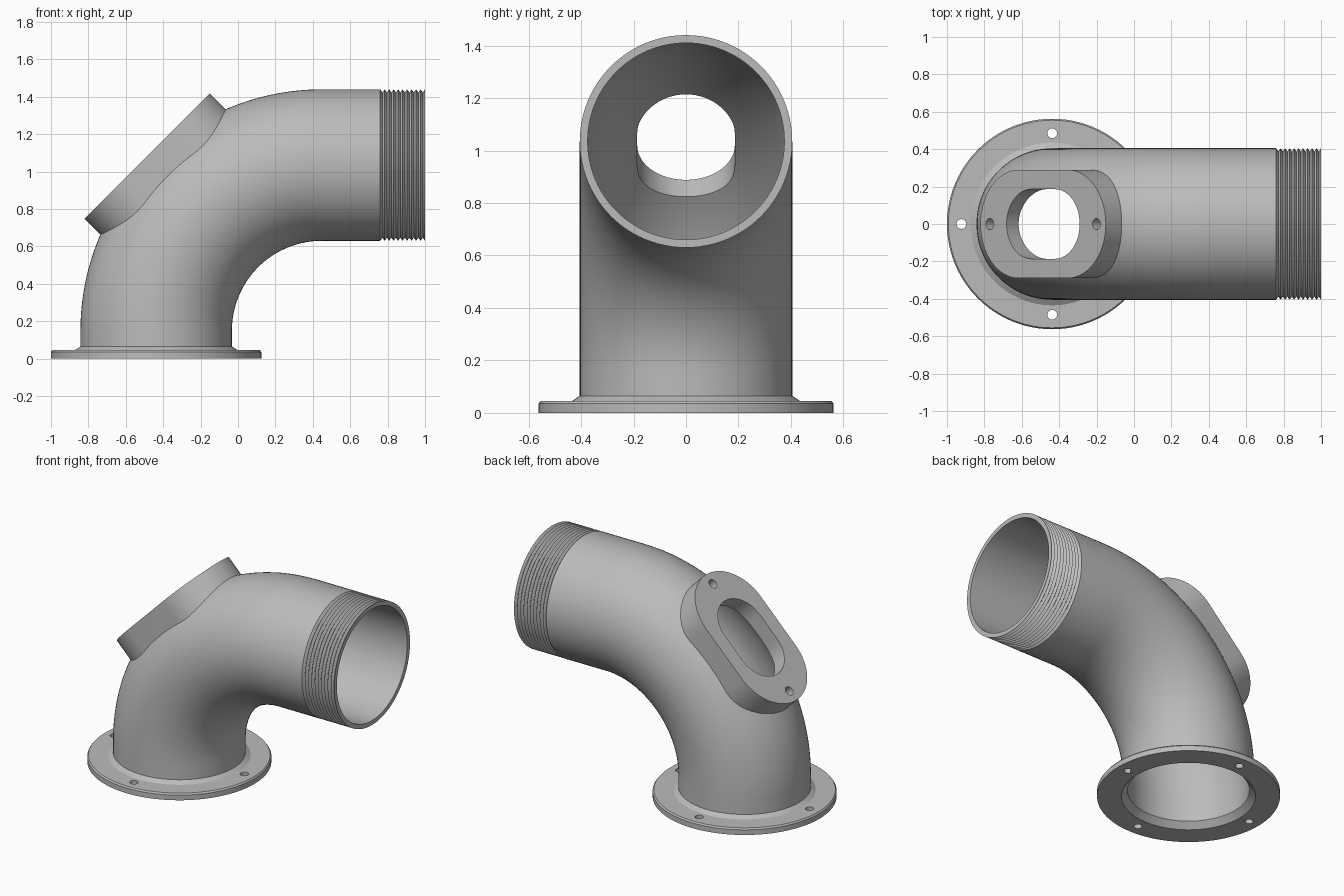
import bpy, bmesh, math
from mathutils import Vector

cube = bpy.data.objects.get("Cube")
if cube:
    bpy.data.objects.remove(cube)

# Main dimensions
OUTER, BORE = 0.405, 0.375
BEND = 0.885
CENTRE = Vector((0.4475, 0, 0.15))
AXIS_X = CENTRE.x - BEND
AXIS_Z = CENTRE.z + BEND
SIDES = 96
X, Y, Z = Vector((1, 0, 0)), Vector((0, 1, 0)), Vector((0, 0, 1))
TANGENT = (X + Z).normalized()
NORMAL = (Z - X).normalized()

grey = bpy.data.materials.new("cast grey")
grey.use_nodes = True
colour = (0.5, 0.5, 0.5, 1)
grey.diffuse_color = colour
grey.node_tree.nodes["Principled BSDF"].inputs["Base Color"].default_value = colour


def loft(name, rings, loop=False):
    """Skin rings of points; join last to first, or cap both ends."""
    bm = bmesh.new()
    rows = [[bm.verts.new(p) for p in ring] for ring in rings]
    n = len(rows[0])
    pairs = list(zip(rows, rows[1:]))
    if loop:
        pairs.append((rows[-1], rows[0]))
    else:
        bm.faces.new(rows[0])
        bm.faces.new(rows[-1])
    for a, b in pairs:
        for i in range(n):
            j = (i + 1) % n
            bm.faces.new((a[i], a[j], b[j], b[i]))
    bmesh.ops.recalc_face_normals(bm, faces=bm.faces)
    mesh = bpy.data.meshes.new(name)
    bm.to_mesh(mesh)
    bm.free()
    mesh.materials.append(grey)
    obj = bpy.data.objects.new(name, mesh)
    bpy.context.collection.objects.link(obj)
    return obj


def circle(centre, radius, u, v, sides=SIDES):
    angles = [math.tau * i / sides for i in range(sides)]
    return [centre + radius * (math.cos(a) * u + math.sin(a) * v) for a in angles]


def elbow(name, radius, bottom, end):
    """Solid round bar that rises, bends a quarter turn and runs to +x."""
    rings = [circle(Vector((AXIS_X, 0, bottom)), radius, -X, Y)]
    steps = 48
    for i in range(steps + 1):
        a = math.pi / 2 * i / steps
        out = Vector((-math.cos(a), 0, math.sin(a)))
        rings.append(circle(CENTRE + BEND * out, radius, out, Y))
    rings.append(circle(Vector((end, 0, AXIS_Z)), radius, Z, Y))
    return loft(name, rings)


def slot(name, radius, half, low, high, shift=0.0):
    """Round-ended prism standing on the 45 degree line of the bend."""
    def ring(depth):
        points = []
        count = 32
        for side in (1, -1):
            for i in range(count + 1):
                a = math.pi * i / count - math.pi / 2
                along = side * (half + radius * math.cos(a)) + shift
                points.append(CENTRE + NORMAL * depth + TANGENT * along
                              + Y * side * radius * math.sin(a))
        return points
    return loft(name, [ring(low), ring(high)])


def boolean(target, tool, operation):
    tool.hide_render = True
    mod = target.modifiers.new(operation.lower(), 'BOOLEAN')
    mod.operation = operation
    mod.solver = 'EXACT'
    mod.object = tool
    bpy.context.view_layer.objects.active = target
    bpy.ops.object.modifier_apply(modifier=mod.name)
    bpy.data.objects.remove(tool)


def smooth(obj):
    bpy.ops.object.select_all(action='DESELECT')
    obj.select_set(True)
    bpy.context.view_layer.objects.active = obj
    bpy.ops.object.shade_smooth_by_angle(angle=math.radians(25))


# Elbow pipe with the slotted pad on the outside of the bend
THREAD_START = 0.76
COLLAR_TOP = 0.065
pipe = elbow("elbow_pipe", OUTER, COLLAR_TOP, THREAD_START)
boolean(pipe, slot("pad", 0.29, 0.184, 1.0, 1.32), 'UNION')
boolean(pipe, elbow("bore", BORE, -0.1, 1.1), 'DIFFERENCE')
boolean(pipe, slot("pad_opening", 0.186, 0.09, 0.95, 1.4), 'DIFFERENCE')
for side in (-1, 1):
    hole = circle(CENTRE + NORMAL * 1.235 + TANGENT * side * 0.403, 0.03, TANGENT, Y, 24)
    drill = loft("pad_bolt_hole", [hole, [p + NORMAL * 0.2 for p in hole]])
    boolean(pipe, drill, 'DIFFERENCE')
smooth(pipe)

# Base flange with chamfered rim, collar and countersunk bore
profile = [(0.412, 0), (0.5625, 0), (0.5625, 0.035), (0.555, 0.045),
           (0.435, 0.045), (OUTER, COLLAR_TOP), (BORE, COLLAR_TOP), (BORE, 0.04)]
flange = loft("base_flange", [circle(Vector((AXIS_X, 0, z)), r, X, Y)
                              for r, z in profile], loop=True)
for spot in circle(Vector((AXIS_X, 0, -0.1)), 0.485, X, Y, 4):
    hole = circle(spot, 0.026, X, Y, 24)
    boolean(flange, loft("flange_bolt_hole", [hole, [p + Z * 0.3 for p in hole]]), 'DIFFERENCE')
smooth(flange)

# Threaded end: a sleeve with V-shaped ridges
TURNS = 10
pitch = (1 - THREAD_START) / TURNS
profile = [(BORE, THREAD_START)]
for i in range(TURNS):
    x = THREAD_START + i * pitch
    profile += [(OUTER, x), (OUTER - 0.017, x + pitch / 2)]
profile += [(OUTER, 1), (BORE, 1)]
thread = loft("threaded_end", [circle(Vector((x, 0, AXIS_Z)), r, Z, Y)
                               for r, x in profile], loop=True)
smooth(thread)
